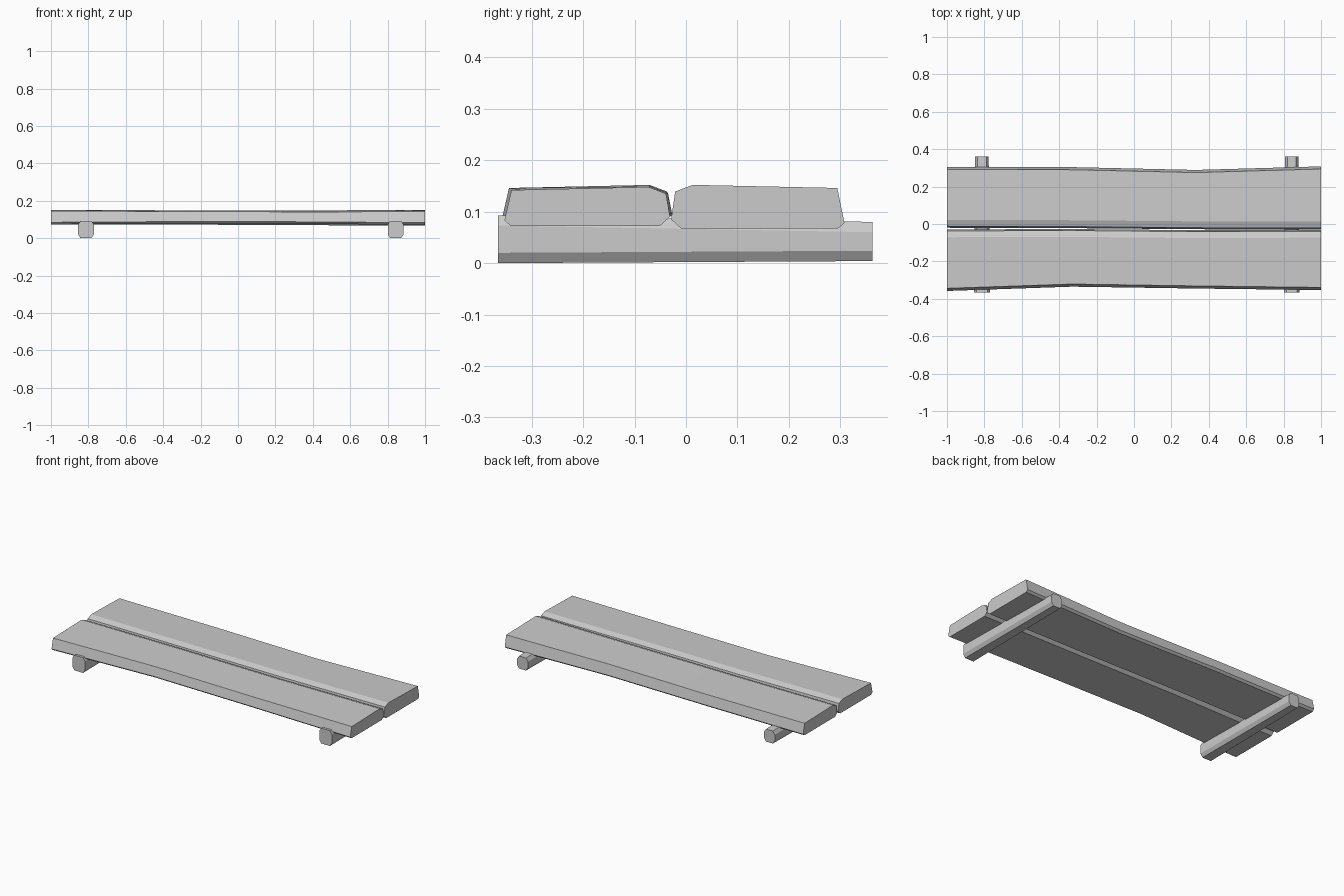
import bpy, bmesh, math

if "Cube" in bpy.data.objects:
    bpy.data.objects.remove(bpy.data.objects["Cube"], do_unlink=True)

grey = bpy.data.materials.new("plain grey")
grey.use_nodes = True
grey.diffuse_color = (0.6, 0.6, 0.6, 1)
grey.node_tree.nodes["Principled BSDF"].inputs["Base Color"].default_value = grey.diffuse_color


def loft(name, rings, smooth):
    """Skin a row of matching cross-sections and cap both ends."""
    bm = bmesh.new()
    loops = [[bm.verts.new(p) for p in ring] for ring in rings]
    for a, b in zip(loops, loops[1:]):
        for i in range(len(a)):
            j = (i + 1) % len(a)
            bm.faces.new((a[i], a[j], b[j], b[i]))
    bm.faces.new(loops[0])
    bm.faces.new(loops[-1])
    bmesh.ops.recalc_face_normals(bm, faces=bm.faces)
    mesh = bpy.data.meshes.new(name)
    bm.to_mesh(mesh)
    bm.free()
    mesh.materials.append(grey)
    obj = bpy.data.objects.new(name, mesh)
    bpy.context.collection.objects.link(obj)
    if smooth:
        bpy.ops.object.select_all(action='DESELECT')
        obj.select_set(True)
        bpy.context.view_layer.objects.active = obj
        bpy.ops.object.shade_smooth_by_angle(angle=math.radians(12))
    return obj


def plank(name, stations):
    """Stations: x, outer y, inner y, bottom z, top z; the outer edge slopes in."""
    rings = []
    for x, outer, inner, low, high in stations:
        s = 1 if outer > inner else -1
        section = [(outer - s * .013, low), (outer, low + .011),
                   (outer - s * .014, high - .006), (inner + s * .042, high),
                   (inner + s * .008, high - .013), (inner, low + .018),
                   (inner + s * .02, low)]
        rings.append([(x, y, z) for y, z in section])
    return loft(name, rings, True)


# Two gently waving seat planks
plank("front_plank", [(-1, -.358, -.029, .074, .152), (-.33, -.335, -.027, .078, .149),
                      (.33, -.345, -.033, .077, .147), (1, -.353, -.031, .072, .148)])
plank("rear_plank", [(-1, .306, -.02, .072, .15), (-.33, .304, -.022, .073, .148),
                     (.33, .289, -.028, .07, .148), (1, .308, -.029, .067, .152)])


# Chamfered cross beams, slimmer at the back
def beam(name, cx):
    rings = []
    for y, half, low, high in [(-.365, .042, 0, .093), (.362, .036, .004, .08)]:
        cut, rise = .013, .02
        section = [(-half + cut, low), (half - cut, low), (half, low + rise),
                   (half, high - rise), (half - cut, high), (-half + cut, high),
                   (-half, high - rise), (-half, low + rise)]
        rings.append([(cx + x, y, z) for x, z in section])
    return loft(name, rings, False)


beam("right_beam", -.813)
beam("left_beam", .843)
